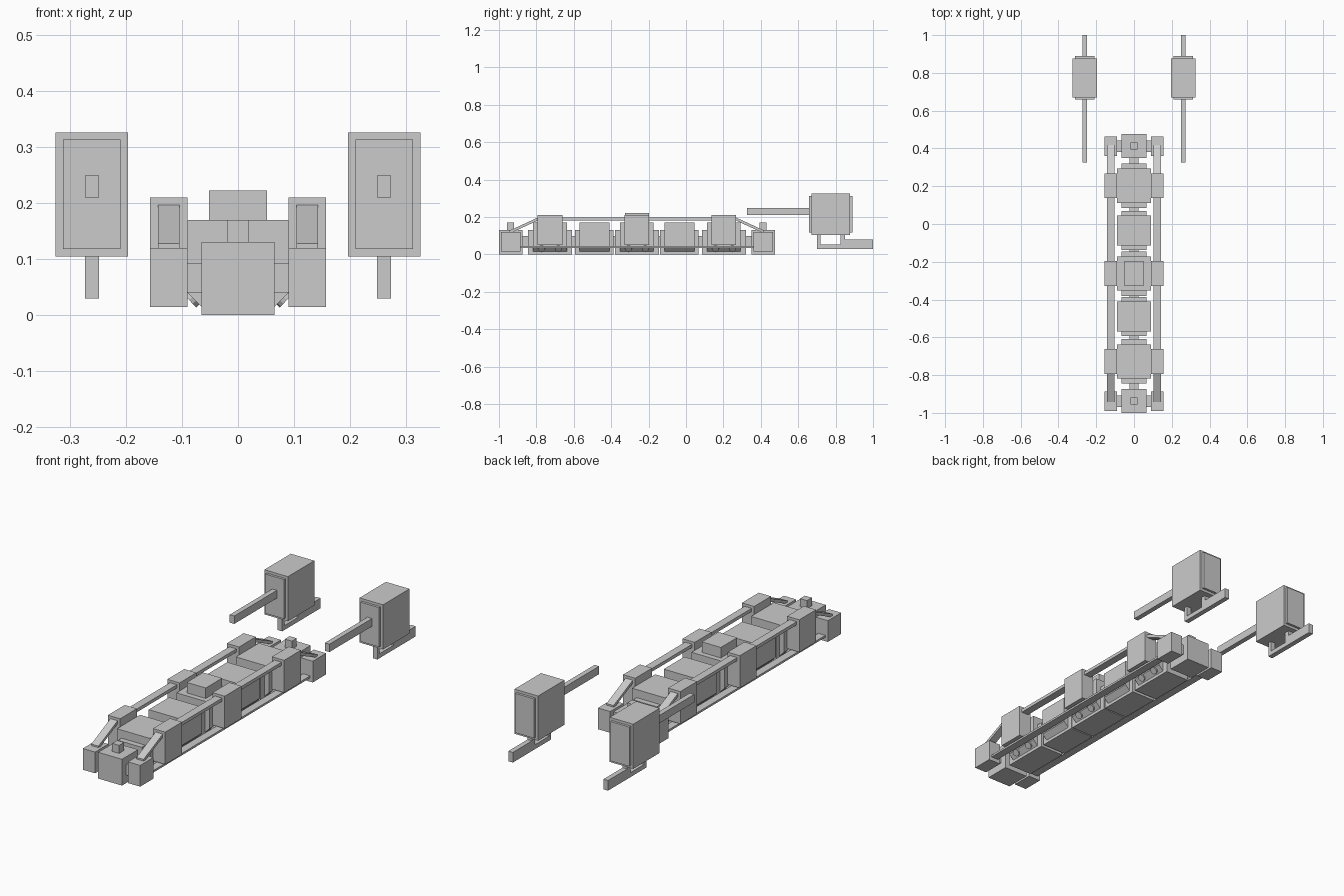
import bpy, bmesh
from mathutils import Vector

if "Cube" in bpy.data.objects:
    bpy.data.objects.remove(bpy.data.objects["Cube"])

CY = -0.2625  # middle of the long spine


def mesh_object(name, bm):
    bmesh.ops.recalc_face_normals(bm, faces=bm.faces)
    me = bpy.data.meshes.new(name)
    bm.to_mesh(me)
    bm.free()
    ob = bpy.data.objects.new(name, me)
    bpy.context.collection.objects.link(ob)
    return ob


def prism(name, pts, axis, lo, hi):
    """Extrude a closed profile along x (pts are y,z) or y (pts are x,z)."""
    bm = bmesh.new()
    place = (lambda p: (lo, p[0], p[1])) if axis == 'x' else (lambda p: (p[0], lo, p[1]))
    face = bm.faces.new([bm.verts.new(place(p)) for p in pts])
    new = bmesh.ops.extrude_face_region(bm, geom=[face])['geom']
    step = Vector((hi - lo, 0, 0) if axis == 'x' else (0, hi - lo, 0))
    bmesh.ops.translate(bm, vec=step, verts=[v for v in new if isinstance(v, bmesh.types.BMVert)])
    return mesh_object(name, bm)


def box(name, x, y, z):
    return prism(name, [(y[0], z[0]), (y[1], z[0]), (y[1], z[1]), (y[0], z[1])], 'x', *x)


def span(c, h):
    return (c - h, c + h)


def sides(name, x, y, z):
    """Box on the right side and its mirror on the left."""
    box("right_" + name, x, y, z)
    box("left_" + name, (-x[1], -x[0]), y, z)


def stud(name, a, b, r):
    a, b = Vector(a), Vector(b)
    bm = bmesh.new()
    bmesh.ops.create_cone(bm, cap_ends=True, segments=12, radius1=r, radius2=r, depth=(b - a).length)
    ob = mesh_object(name, bm)
    ob.location = (a + b) / 2
    ob.rotation_euler = (b - a).to_track_quat('Z', 'Y').to_euler()


# Spine segments: offset, body half length, collar half length
segments = [(0, .09, .118), (.2275, .08, .103), (-.2275, .08, .103), (.465, .09, .118), (-.465, .09, .118)]
for off, body, collar in segments:
    y = CY + off
    prism("segment_body", [(-.065, .015), (.065, .015), (.09, .04), (.09, .17), (-.09, .17), (-.09, .04)],
          'y', y - body, y + body)
    box("segment_collar", span(0, .065), span(y, collar), (.02, .13))
    box("segment_base", span(0, .065), span(y, collar), (0, .022))

# Narrow coupling running through all segments
box("spine_coupling", span(0, .025), span(CY, .62), (.035, .098))

# Side pods with underside studs on the three long segments
for off in (-.465, 0, .465):
    y = CY + off
    sides("pod", (.09, .157), span(y, .066), (.05, .21))
    for dy in (-.045, .045):
        for s in (-1, 1):
            stud("pod_stud", (s * .06, y + dy, .052), (s * .087, y + dy, .027), .018)
box("top_hatch", span(0, .052), span(CY, .064), (.17, .222))

# End blocks with corner pods
for s in (-1, 1):
    y = CY + s * .675
    box("end_block", span(0, .065), span(y, .063), (0, .13))
    box("end_knob", span(0, .019), span(y, .019), (.13, .17))
    box("end_arm", span(0, .1), span(y, .03), (.04, .092))
    sides("corner_pod", (.09, .157), span(y, .052), (.015, .12))

# Upper rails that slope down to the corner pods, and lower rails
rail = [(-.68, .112), (-.53, .181), (.53, .181), (.68, .112), (.68, .128), (.53, .197), (-.53, .197), (-.68, .128)]
pts = [(CY + a, z) for a, z in rail]
prism("right_upper_rail", pts, 'x', .104, .143)
prism("left_upper_rail", pts, 'x', -.143, -.104)
sides("lower_rail", (.104, .143), span(CY, .68), (.034, .044))

# Detached side units: case, end panels, long arm and stepped foot
foot = [(.70, .03), (1, .03), (1, .08), (.85, .08), (.85, .11), (.825, .11),
        (.825, .052), (.718, .052), (.718, .11), (.70, .11)]
sides("unit_case", (.196, .325), (.67, .877), (.105, .326))
sides("unit_end_panel", (.209, .312), (.658, .889), (.118, .313))
sides("unit_arm", (.248, .273), (.325, .67), (.21, .249))
prism("right_unit_foot", foot, 'x', .248, .273)
prism("left_unit_foot", foot, 'x', -.273, -.248)
